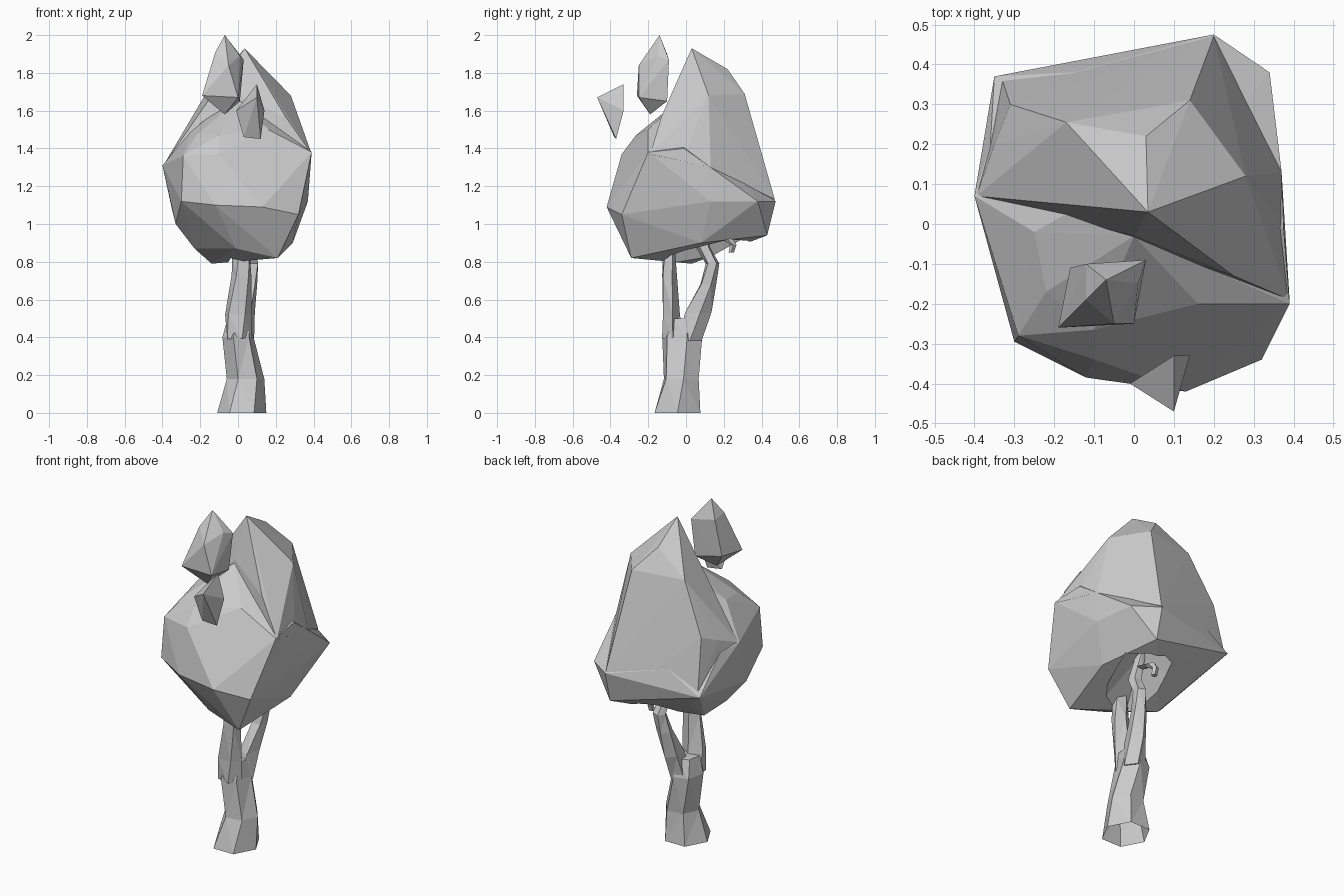
import bpy, bmesh, math


def make_object(name, bm):
    bmesh.ops.recalc_face_normals(bm, faces=bm.faces[:])
    mesh = bpy.data.meshes.new(name)
    bm.to_mesh(mesh)
    bm.free()
    ob = bpy.data.objects.new(name, mesh)
    bpy.context.collection.objects.link(ob)
    return ob


def faceted_clump(name, points):
    """Flat-faced foliage volume wrapped around a few corner points."""
    bm = bmesh.new()
    for p in points:
        bm.verts.new(p)
    bmesh.ops.convex_hull(bm, input=bm.verts[:])
    loose = [v for v in bm.verts if not v.link_faces]
    bmesh.ops.delete(bm, geom=loose, context='VERTS')
    return make_object(name, bm)


def limb(name, sections, sides=6, twist=0.0):
    """Loft of elliptical rings: each section is x, y, z, radius_x, radius_y."""
    bm = bmesh.new()
    rings = []
    for i, (x, y, z, rx, ry) in enumerate(sections):
        ring = []
        for k in range(sides):
            a = math.tau * k / sides + twist * i
            ring.append(bm.verts.new((x + rx * math.cos(a), y + ry * math.sin(a), z)))
        rings.append(ring)
    for a, b in zip(rings, rings[1:]):
        for k in range(sides):
            n = (k + 1) % sides
            bm.faces.new((a[k], a[n], b[n], b[k]))
    bm.faces.new(rings[0][::-1])
    bm.faces.new(rings[-1])
    bmesh.ops.triangulate(bm, faces=[f for f in bm.faces if len(f.verts) == 4])
    return make_object(name, bm)


def combine(target, other, operation):
    mod = target.modifiers.new(operation.lower(), 'BOOLEAN')
    mod.operation = operation
    mod.solver = 'EXACT'
    mod.object = other
    bpy.context.view_layer.objects.active = target
    bpy.ops.object.modifier_apply(modifier=mod.name)
    bpy.data.objects.remove(other)


# Main crown: broad front and left mass
crown = faceted_clump("crown", [
    (-0.40, 0.07, 1.31), (0.39, -0.20, 1.38), (0.375, -0.01, 1.40),
    (-0.30, -0.295, 1.12), (-0.29, -0.28, 1.36), (0.13, -0.42, 1.09),
    (-0.10, -0.34, 1.37), (-0.12, -0.385, 1.10), (0.32, -0.34, 1.05),
    (-0.10, -0.265, 1.47), (-0.22, -0.17, 1.47), (-0.25, -0.02, 1.49),
    (0.16, -0.20, 1.50), (-0.09, 0.07, 1.62), (0.0, -0.03, 1.66),
    (0.21, -0.29, 0.82), (-0.01, -0.26, 0.87), (-0.14, 0.03, 0.79),
    (-0.23, -0.05, 0.87), (-0.33, -0.10, 1.00), (-0.36, 0.20, 1.28),
    (-0.35, 0.37, 1.08), (-0.15, 0.38, 1.20), (-0.22, 0.28, 0.97),
    (0.37, 0.13, 1.12), (0.29, 0.08, 0.90), (0.20, 0.43, 0.94),
    (0.20, 0.475, 1.12), (0.34, 0.38, 1.12), (0.37, 0.13, 1.30),
])

# Raised back half of the crown with its pointed peak
peak = faceted_clump("crown_peak", [
    (0.035, 0.03, 1.93), (0.0, -0.03, 1.68), (0.16, 0.04, 1.76),
    (0.03, 0.22, 1.82), (0.14, 0.31, 1.69), (0.28, 0.12, 1.68),
    (-0.09, 0.07, 1.67), (-0.17, 0.255, 1.69), (0.25, -0.13, 1.57),
    (0.20, 0.47, 1.13), (0.37, 0.0, 1.39), (0.39, -0.19, 1.37),
    (0.37, 0.13, 1.30), (0.0, 0.43, 1.12), (-0.31, 0.30, 1.40),
    (-0.395, 0.07, 1.31), (-0.35, 0.20, 1.36), (-0.33, 0.36, 1.10),
    (0.0, -0.05, 1.25), (0.20, 0.10, 1.05),
])
combine(crown, peak, 'UNION')

# Hollow underside where the branches enter
hollow = faceted_clump("hollow_cutter", [
    (-0.07, -0.20, 0.74), (0.17, -0.17, 0.74), (0.34, 0.22, 0.74),
    (0.10, 0.44, 0.74), (-0.10, 0.36, 0.74), (-0.06, 0.10, 0.74),
    (0.05, 0.12, 1.04), (0.20, 0.24, 1.04), (0.05, 0.28, 1.04),
])
combine(crown, hollow, 'DIFFERENCE')

# Separate leaf clumps floating at the front and top
faceted_clump("top_leaf_clump", [
    (-0.07, -0.14, 2.00), (-0.12, -0.19, 1.91), (-0.12, -0.10, 1.90),
    (0.03, -0.09, 1.87), (-0.05, -0.25, 1.84), (0.01, -0.15, 1.89),
    (-0.19, -0.26, 1.68), (-0.16, -0.11, 1.69), (-0.07, -0.19, 1.58),
    (0.0, -0.25, 1.67), (0.01, -0.10, 1.65),
])
faceted_clump("front_leaf_clump", [
    (0.10, -0.47, 1.67), (-0.01, -0.40, 1.60), (0.10, -0.33, 1.74),
    (0.14, -0.33, 1.60), (0.12, -0.37, 1.45), (0.03, -0.38, 1.46),
])

# Trunk with a fork into two branches
trunk = limb("trunk", [
    (0.02, -0.045, 0.00, 0.13, 0.14), (0.04, -0.025, 0.18, 0.10, 0.10),
    (0.0, -0.02, 0.40, 0.085, 0.11), (0.005, -0.02, 0.50, 0.065, 0.08),
], twist=0.12)
front_branch = limb("front_branch", [
    (0.0, -0.07, 0.39, 0.07, 0.06), (0.0, -0.08, 0.52, 0.075, 0.048),
    (0.02, -0.09, 0.73, 0.055, 0.042), (0.02, -0.09, 0.84, 0.05, 0.035),
    (0.015, -0.08, 0.95, 0.03, 0.03),
], sides=5, twist=0.2)
back_branch = limb("back_branch", [
    (0.02, 0.02, 0.38, 0.065, 0.065), (0.04, 0.06, 0.53, 0.05, 0.075),
    (0.06, 0.115, 0.68, 0.045, 0.045), (0.075, 0.14, 0.79, 0.038, 0.038),
    (0.07, 0.09, 0.88, 0.035, 0.04), (0.05, 0.12, 1.05, 0.025, 0.03),
], sides=5, twist=0.2)
combine(trunk, front_branch, 'UNION')
combine(trunk, back_branch, 'UNION')

# Short curled twig at the back
twig = limb("back_twig", [
    (0.06, 0.24, 0.85, 0.018, 0.015), (0.06, 0.25, 0.89, 0.02, 0.018),
    (0.06, 0.21, 0.93, 0.022, 0.035), (0.06, 0.12, 0.95, 0.025, 0.03),
], sides=5)

# The trunk stands open at the ground
bm = bmesh.new()
bm.from_mesh(trunk.data)
base = [f for f in bm.faces if all(v.co.z < 0.001 for v in f.verts)]
bmesh.ops.delete(bm, geom=base, context='FACES')
bm.to_mesh(trunk.data)
bm.free()
